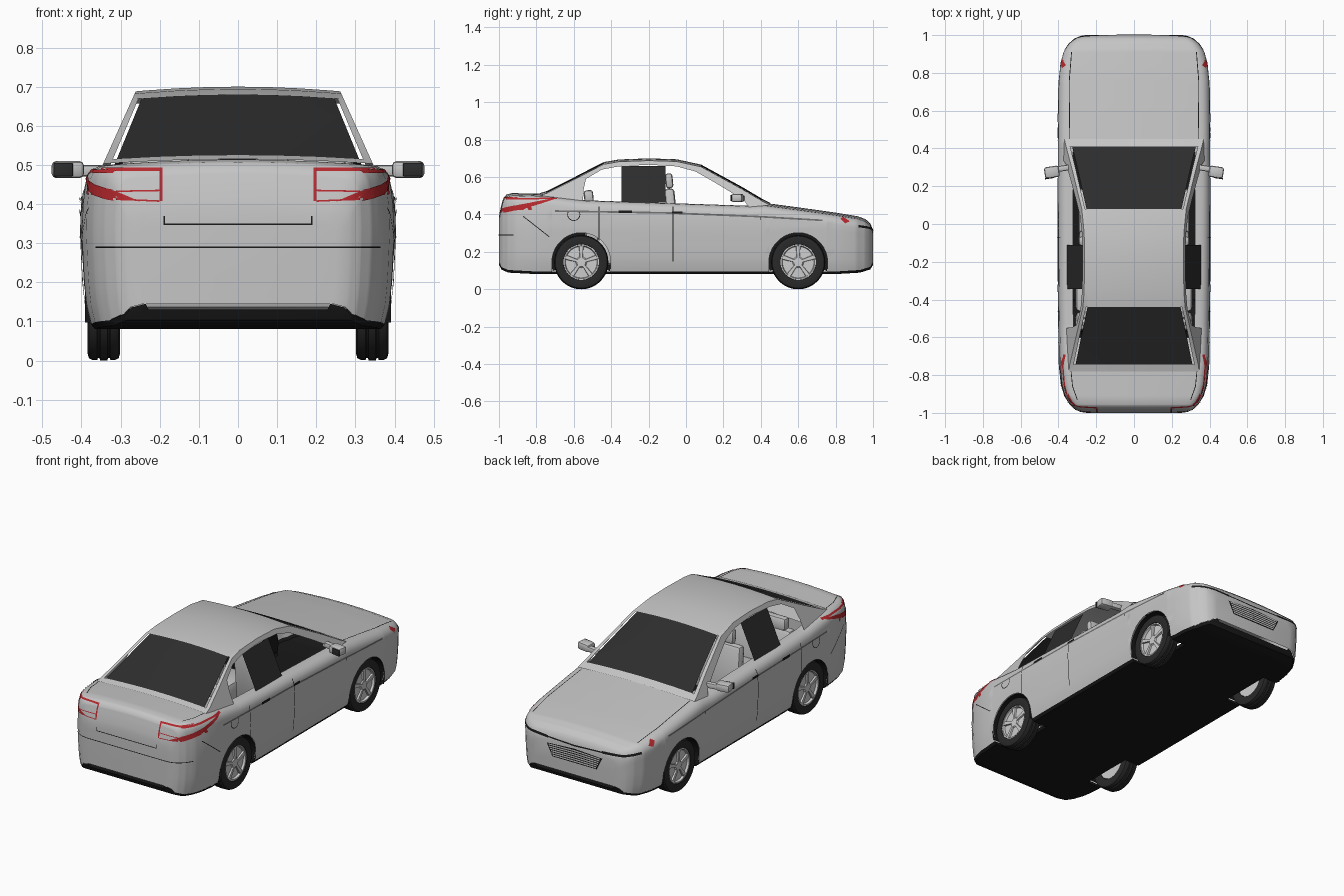
import bpy, bmesh, math
from mathutils import Vector
from mathutils.bvhtree import BVHTree

if "Cube" in bpy.data.objects:
    bpy.data.objects.remove(bpy.data.objects["Cube"])


def mat(name, r, g, b):
    m = bpy.data.materials.new(name)
    m.diffuse_color = (r, g, b, 1)
    m.use_nodes = True
    m.node_tree.nodes["Principled BSDF"].inputs["Base Color"].default_value = m.diffuse_color
    return m


PAINT = mat("silver_paint", .56, .56, .565)
GLASS = mat("dark_glass", .026, .026, .026)
BLACK = mat("black_trim", .009, .009, .009)
TYRE = mat("tyre_rubber", .022, .022, .022)
RED = mat("lamp_red", .47, .022, .027)
RIM = mat("wheel_alloy", .62, .62, .63)
CREASE = mat("crease_grey", .16, .16, .16)


def finish(name, bm, material, angle=35, solid=0, fix=True):
    if fix:
        bmesh.ops.recalc_face_normals(bm, faces=bm.faces)
    me = bpy.data.meshes.new(name)
    bm.to_mesh(me)
    bm.free()
    ob = bpy.data.objects.new(name, me)
    bpy.context.collection.objects.link(ob)
    me.materials.append(material)
    bpy.ops.object.select_all(action='DESELECT')
    ob.select_set(True)
    bpy.context.view_layer.objects.active = ob
    bpy.ops.object.shade_smooth_by_angle(angle=math.radians(angle))
    if solid:
        ob.modifiers.new("thickness", 'SOLIDIFY').thickness = solid
    return ob


def lerp_table(t, v):
    for (a, p), (b, q) in zip(t, t[1:]):
        if v <= b:
            return p + (q - p) * max(0, (v - a) / (b - a))
    return t[-1][1]


def loft(bm, rows, keep=lambda i, j: True):
    vs = [[bm.verts.new(p) for p in r] for r in rows]
    for i in range(len(vs) - 1):
        for j in range(len(vs[i]) - 1):
            if keep(i, j):
                bm.faces.new((vs[i][j], vs[i + 1][j], vs[i + 1][j + 1], vs[i][j + 1]))
    return vs


# Body: outline tables along the length
WIDTH = [(-1, .25), (-.995, .285), (-.98, .315), (-.955, .342), (-.91, .37), (-.85, .388), (-.75, .399),
         (-.3, .404), (.5, .404), (.75, .40), (.85, .39), (.91, .373), (.955, .345), (.98, .32), (.995, .288), (1, .26)]
TOP = [(-1, .39), (-.99, .44), (-.978, .485), (-.96, .507), (-.93, .514), (-.75, .511), (-.54, .487), (.33, .458),
       (.42, .462), (.6, .438), (.8, .41), (.92, .39), (.96, .375), (.985, .352), (.995, .33), (1, .31)]
BASE = [(-1, .145), (-.985, .118), (-.95, .103), (-.8, .095), (.8, .095), (.93, .103), (.985, .12), (1, .145)]
TUCK = [(.08, .93), (.13, .965), (.2, .985), (.33, 1), (.4, .992), (.6, .93)]
WHEELS, HUB_Z, ARCH = (-.56, .60), .145, .157


def in_arch(y):
    return any(abs(y - c) < ARCH for c in WHEELS)


def section(y):
    w, zt, zb = (lerp_table(t, y) for t in (WIDTH, TOP, BASE))
    for c in WHEELS:
        if abs(y - c) < ARCH:
            zb = max(zb, HUB_Z + math.sqrt(ARCH ** 2 - (y - c) ** 2))
    zs = zt - .013
    zc = zs - .05
    pts = [(w * lerp_table(TUCK, zb + (zc - zb) * k / 8), zb + (zc - zb) * k / 8) for k in range(9)]
    xc = pts[-1][0]
    for k in range(1, 6):
        a = k * math.pi / 10
        pts.append((.86 * w + (xc - .86 * w) * math.cos(a), zc + .05 * math.sin(a)))
    pts += [(f * w, zs + .013 * (1 - (f / .86) ** 2)) for f in (.8, .6, .3, 0)]
    return [(x, y, z) for x, z in pts] + [(-x, y, z) for x, z in reversed(pts[:-1])]


ys = {p[0] for p in WIDTH + TOP + BASE} | {-.6, .38} | {k / 20 for k in range(-19, 20)}
for c in WHEELS:
    ys |= {c + ARCH * math.cos(k * math.pi / 18) for k in range(1, 18)} | {c - ARCH * 1.001, c + ARCH * 1.001}
    ys |= {c - ARCH * .999, c + ARCH * .999}
ys = sorted({round(y, 4) for y in ys})
bm = bmesh.new()
n = len(section(0))
grid = loft(bm, [section(y) for y in ys],
            lambda i, j: not (-.601 < ys[i] < .379 and 14 <= j <= n - 16))
bm.faces.new(grid[0])
bm.faces.new(grid[-1])
bmesh.ops.recalc_face_normals(bm, faces=bm.faces)
TREE = BVHTree.FromBMesh(bm)
finish("body_shell", bm, PAINT, 40)

# Underbody floor, narrower beside the wheels
bm = bmesh.new()
rows = []
for y in ys:
    x = .285 if in_arch(y) else lerp_table(WIDTH, y) * .945
    z = lerp_table(BASE, y)
    rows.append([(-x, y, z), (-x * .97, y, z - .014), (x * .97, y, z - .014), (x, y, z)])
loft(bm, rows)
finish("underbody", bm, BLACK, 30)

# Greenhouse: roof line and side window line, rear to front
ROOF = [(-.78, .503), (-.745, .513), (-.62, .575), (-.53, .622), (-.44, .668), (-.36, .682), (-.2, .688), (-.05, .683),
        (.08, .655), (.19, .595), (.30, .535), (.41, .47), (.45, .45)]
OPENING = [(-.55, .46), (-.55, .48), (-.548, .53), (-.535, .59), (-.45, .64), (-.36, .657), (-.2, .666), (-.05, .657),
           (.05, .63), (.13, .585), (.23, .525), (.31, .475), (.335, .44)]
COLS = [-1, -.94, -.91, -.6, -.3, 0, .3, .6, .91, .94, 1]


def side_x(z):
    return .355 - (z - .48) * .45


def roof_row(p):
    y, z = p
    return [(side_x(z) * f, y, z + .012 * (1 - f * f)) for f in COLS]


def is_glass(i):
    return 1 <= i <= 3 or 8 <= i <= 10


bm = bmesh.new()
loft(bm, [roof_row(p) for p in ROOF], lambda i, j: not is_glass(i) or j in (0, 9))
finish("roof", bm, PAINT, 40)
for name, a, b in (("rear_window", 1, 4), ("windscreen", 8, 11)):
    bm = bmesh.new()
    loft(bm, [roof_row(p)[2:9] for p in ROOF[a:b + 1]])
    finish(name, bm, GLASS)
for s, tag in ((1, "right"), (-1, "left")):
    bm = bmesh.new()
    loft(bm, [[(s * side_x(z), y, z) for y, z in line] for line in (ROOF, OPENING)])
    finish(tag + "_window_frame", bm, PAINT)
    bm = bmesh.new()
    loft(bm, [[(s * (side_x(z) - .008), y, z) for z in (.465, .658)] for y in (-.345, -.11)])
    finish(tag + "_side_window", bm, GLASS)


# Surface plates projected on the body
def project(view, u, v, off):
    o, d = {'side': ((1, u, v), (-1, 0, 0)), 'rear': ((u, -2, v), (0, 1, 0)),
            'front': ((u, 2, v), (0, -1, 0)), 'top': ((u, v, 2), (0, 0, -1))}[view]
    d = Vector(d)
    p, nrm, _, _ = TREE.ray_cast(Vector(o), d)
    if p is None:
        return None
    return p + (nrm if nrm.dot(d) < 0 else -nrm) * off


def plates(name, view, material, quads, off=.003, mirror=True):
    bm = bmesh.new()
    for a, b, c, d in quads:
        a, b, c, d = map(Vector, (a, b, c, d))
        nu = max(2, int(max((b - a).length, (c - d).length) / .02))
        nv = max(1, int(max((d - a).length, (c - b).length) / .02))
        pts = [[project(view, *(a.lerp(b, i / nu).lerp(d.lerp(c, i / nu), j / nv)), off)
                for j in range(nv + 1)] for i in range(nu + 1)]
        for s in ((1, -1) if mirror else (1,)):
            vs = [[p and bm.verts.new((p.x * s, p.y, p.z)) for p in r] for r in pts]
            for i in range(nu):
                for j in range(nv):
                    q = (vs[i][j], vs[i + 1][j], vs[i + 1][j + 1], vs[i][j + 1])
                    if all(q):
                        bm.faces.new(q)
    finish(name, bm, material)


def line(pts, w=.004):
    out = []
    for p, q in zip(pts, pts[1:]):
        p, q = Vector(p), Vector(q)
        o = Vector((p.y - q.y, q.x - p.x)).normalized() * w / 2
        out.append((p - o, q - o, q + o, p + o))
    return out


def box2(a, b, c, d):
    return [((a, c), (b, c), (b, d), (a, d))]


fuel = [(-.6 + .033 * math.cos(a / 8 * math.pi), .40 + .033 * math.sin(a / 8 * math.pi)) for a in range(7, 18)]
plates("side_crease", 'side', CREASE, line([(-.7, .418), (-.1, .408), (.4, .388), (.73, .368)], .009))
plates("side_seams", 'side', BLACK, line([(-.07, .15), (-.07, .44)]) + line([(-.465, .25), (-.465, .44)])
       + line([(-.87, .39), (-.73, .28)]) + line([(-.98, .29), (-.92, .29)]) + line(fuel)
       + line([(.4, .37), (.4, .385)]))
plates("door_handles", 'side', BLACK, box2(-.36, -.29, .408, .421) + box2(-.075, -.02, .405, .416), .006)
plates("tail_lamp_sides", 'side', RED, [((-.975, .408), (-.86, .432), (-.83, .463), (-.97, .437)),
       ((-.86, .432), (-.69, .484), (-.70, .487), (-.83, .463))] + line([(-.96, .482), (-.69, .484)], .008))
plates("tail_lamp_frames", 'rear', RED, line([(.193, .487), (.37, .487)], .008) + line([(.197, .407), (.197, .487)], .008)
       + line([(.2, .407), (.31, .412)]) + line([(.2, .434), (.31, .432)])
       + [((.25, .406), (.385, .425), (.38, .455), (.31, .432))])
plates("front_markers", 'side', RED, [((.825, .375), (.85, .352), (.875, .362), (.84, .385))])
plates("rear_seams", 'rear', BLACK, line([(0, .29), (.36, .29)]) + line([(0, .348), (.188, .348)])
       + line([(.188, .346), (.188, .37)]))
plates("hood_seams", 'top', BLACK, line([(.34, .45), (.343, .75), (.33, .91)]))
plates("boot_seams", 'top', BLACK, line([(.335, -.76), (.325, -.86), (.30, -.93)]))
plates("nose_line", 'front', BLACK, line([(.17, .318), (.3, .325), (.365, .337)], .012))
plates("nose_line_centre", 'front', BLACK, line([(0, .312), (.17, .318)], .007))
plates("grille", 'front', BLACK, [((0, .215), (.14, .215), (.175, .285), (0, .295))])
plates("grille_slats", 'front', PAINT,
       [q for k in range(6) for q in line([(0, .225 + k * .012), (.138 + k * .005, .224 + k * .0112)], .007)], .005)


# Boxes for seats and mirrors
def box(name, centre, size, material, bevel=.012, tilt=0, yaw=0):
    bm = bmesh.new()
    bmesh.ops.create_cube(bm, size=1)
    bmesh.ops.scale(bm, vec=size, verts=bm.verts)
    bmesh.ops.bevel(bm, geom=bm.edges[:], offset=bevel, segments=2, affect='EDGES', profile=.5)
    ob = finish(name, bm, material)
    ob.location = centre
    ob.rotation_euler = (tilt, 0, yaw)


box("rear_bench", (0, -.38, .2), (.62, .24, .14), PAINT, .025)
box("rear_backrest", (0, -.51, .33), (.62, .07, .28), PAINT, .025, .15)
for s, tag in ((1, "right"), (-1, "left")):
    box(tag + "_front_seat", (s * .17, .06, .2), (.25, .26, .13), PAINT, .025)
    box(tag + "_front_backrest", (s * .17, -.075, .38), (.25, .055, .32), PAINT, .02, .1)
    box(tag + "_front_headrest", (s * .17, -.09, .58), (.15, .04, .08), PAINT, .015, .1)
    box(tag + "_rear_headrest", (s * .2, -.52, .495), (.15, .05, .07), PAINT, .015, .1)
    box(tag + "_mirror", (s * .435, .275, .488), (.078, .06, .044), PAINT, .012, 0, -s * .15)
    box(tag + "_mirror_arm", (s * .375, .295, .485), (.09, .03, .03), PAINT, .008, 0, -s * .15)
    box(tag + "_mirror_glass", (s * .447, .244, .488), (.05, .008, .034), GLASS, .002, 0, -s * .15)


# Wheels: turned tyre, rim, spokes and wheel well
def lathe(name, profile, centre, side, material, n=40, a0=0, a1=2 * math.pi):
    bm = bmesh.new()
    cx, cy, cz = centre
    loft(bm, [[(cx + side * x, cy + r * math.cos(a0 + (a1 - a0) * k / n), cz + r * math.sin(a0 + (a1 - a0) * k / n))
               for r, x in profile] for k in range(n + 1)])
    bmesh.ops.remove_doubles(bm, verts=bm.verts, dist=1e-5)
    return finish(name, bm, material, 30)


TREAD = [(.092, -.036), (.125, -.042), (.139, -.038), (.144, -.028), (.144, -.017), (.138, -.015), (.138, -.011),
         (.145, -.009), (.145, .009), (.138, .011), (.138, .015), (.144, .017), (.144, .028), (.139, .038),
         (.125, .042), (.096, .038), (.092, .02), (.092, -.036)]
DISC = [(0, -.03), (.09, -.034), (.095, .036), (.088, .036), (.084, .024), (.03, .026), (.024, .032), (0, .033)]
for s, tag in ((1, "right"), (-1, "left")):
    for y, end in zip(WHEELS, ("rear", "front")):
        c = (s * .343, y, HUB_Z)
        lathe(f"{end}_{tag}_tyre", TREAD, c, s, TYRE)
        lathe(f"{end}_{tag}_rim", DISC, c, s, RIM)
        lathe(f"{end}_{tag}_wheel_well", [(0, -.065), (ARCH + .003, -.065), (ARCH + .003, .048)], c, s, BLACK,
              24, -.3, math.pi + .3)
        bm = bmesh.new()
        for k in range(5):
            a = math.pi / 2 + k * math.tau / 5
            u, v = Vector((0, math.cos(a), math.sin(a))), Vector((0, -math.sin(a), math.cos(a)))
            base = Vector(c)
            loft(bm, [[base + u * r + v * w * t + Vector((s * x, 0, 0)) for t, x in
                       ((-1, .022), (-.8, .034), (.8, .034), (1, .022))] for r, w in ((.02, .008), (.088, .013))])
        finish(f"{end}_{tag}_spokes", bm, RIM, 30)
